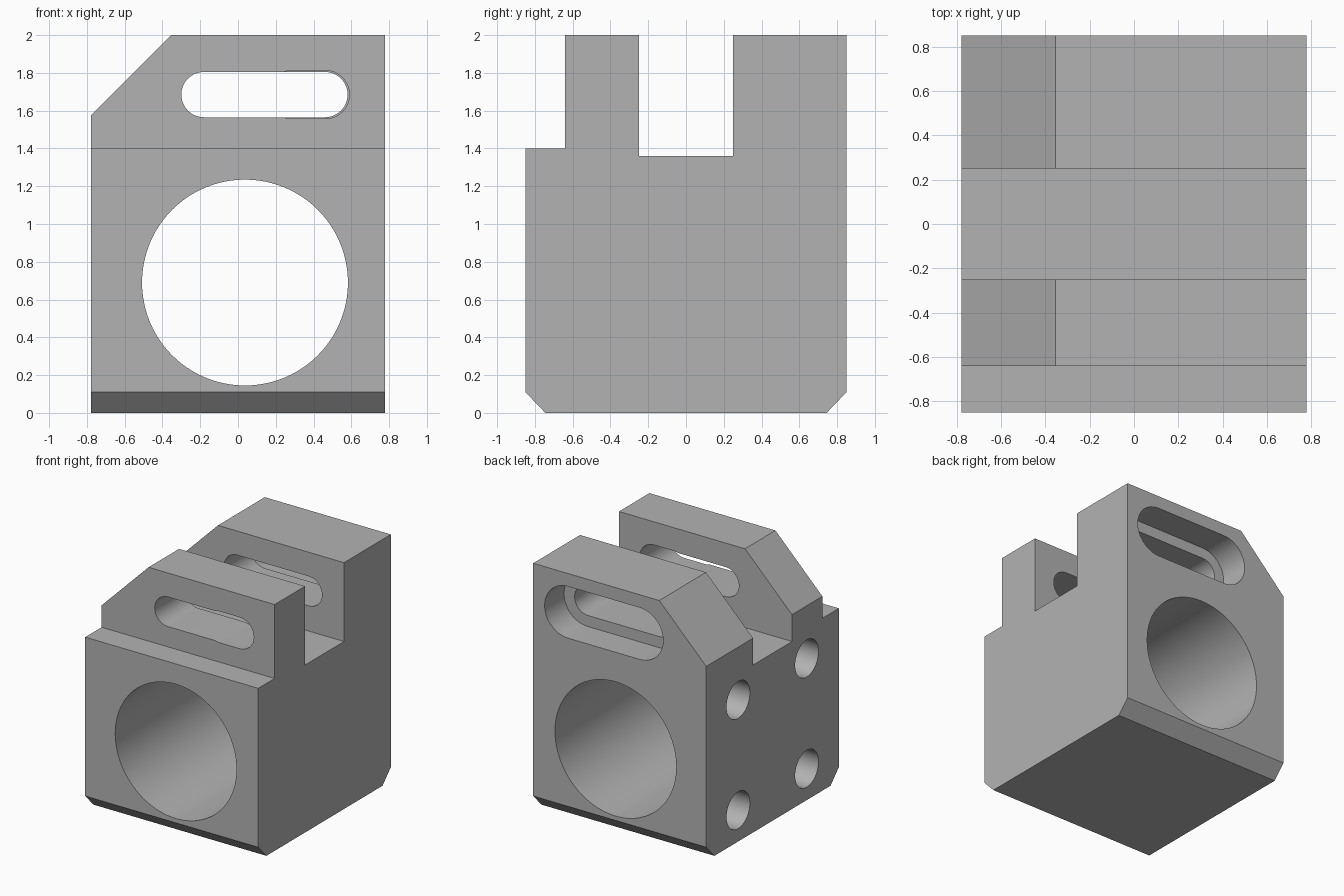
import bpy, bmesh, math
from mathutils import Matrix

cube = bpy.data.objects.get("Cube")
if cube:
    bpy.data.objects.remove(cube, do_unlink=True)

grey = bpy.data.materials.new("machined grey")
grey.use_nodes = True
GREY = (0.45, 0.45, 0.45, 1)
grey.diffuse_color = GREY
grey.node_tree.nodes["Principled BSDF"].inputs["Base Color"].default_value = GREY

HALF_X, HALF_Y = 0.777, 0.85


def prism(name, outline, axis, start, end):
    """Extrude a 2D outline along x (outline is y, z) or y (outline is x, z)."""
    bm = bmesh.new()
    place = (lambda a, b: (start, a, b)) if axis == "x" else (lambda a, b: (a, start, b))
    face = bm.faces.new([bm.verts.new(place(a, b)) for a, b in outline])
    grown = bmesh.ops.extrude_face_region(bm, geom=[face])["geom"]
    step = (end - start, 0, 0) if axis == "x" else (0, end - start, 0)
    bmesh.ops.translate(bm, vec=step, verts=[g for g in grown if isinstance(g, bmesh.types.BMVert)])
    bmesh.ops.recalc_face_normals(bm, faces=bm.faces)
    mesh = bpy.data.meshes.new(name)
    bm.to_mesh(mesh)
    bm.free()
    mesh.materials.append(grey)
    obj = bpy.data.objects.new(name, mesh)
    bpy.context.collection.objects.link(obj)
    return obj


def slot(left, right, z, r, n=24):
    """Outline with round ends; equal centres give a circle."""
    pts = []
    for centre, turn in ((right - r, -math.pi / 2), (left + r, math.pi / 2)):
        for i in range(n + 1):
            a = turn + math.pi * i / n
            pts.append((centre + r * math.cos(a), z + r * math.sin(a)))
    return pts


def circle(u, z, r, n=64):
    return [(u + r * math.cos(2 * math.pi * i / n), z + r * math.sin(2 * math.pi * i / n))
            for i in range(n)]


# Block: side profile with front ledge, channel and bottom chamfers
profile = [(-0.745, 0), (0.745, 0), (HALF_Y, 0.11), (HALF_Y, 2), (0.25, 2), (0.25, 1.36),
           (-0.25, 1.36), (-0.25, 2), (-0.64, 2), (-0.64, 1.4), (-HALF_Y, 1.4), (-HALF_Y, 0.11)]
block = prism("clamp_block", profile, "x", -HALF_X, HALF_X)

# Cutters: sloped corner, main bore, slots and blind side holes
SLOT_Z = 1.685
cutters = [
    prism("corner_cutter", [(-0.955, 1.4), (-0.255, 2.1), (-0.955, 2.1)], "y", -1, 1),
    prism("bore_cutter", circle(0.037, 0.69, 0.545, 96), "y", -1, 1),
    prism("slot_cutter", slot(-0.30, 0.58, SLOT_Z, 0.12), "y", -1, 1),
    prism("wide_slot_cutter", slot(0.157, 0.59, SLOT_Z, 0.1275), "y", -1, 0),
    prism("slot_recess_cutter", slot(-0.39, 0.675, SLOT_Z, 0.21), "y", 0.6, 1),
]
for y in (-0.44, 0.44):
    for z in (0.255, 1.15):
        cutters.append(prism("side_hole_cutter", circle(y, z, 0.15, 48), "x", -1, -0.47))

for cutter in cutters:
    cutter.hide_render = True
    mod = block.modifiers.new(cutter.name, "BOOLEAN")
    mod.operation = "DIFFERENCE"
    mod.solver = "EXACT"
    mod.object = cutter

# Bake the cuts and drop the cutters
depsgraph = bpy.context.evaluated_depsgraph_get()
depsgraph.update()
cut_mesh = bpy.data.meshes.new_from_object(block.evaluated_get(depsgraph))
block.modifiers.clear()
block.data = cut_mesh
for cutter in cutters:
    bpy.data.objects.remove(cutter, do_unlink=True)

# Smooth round walls, sharp edges
bpy.ops.object.select_all(action="DESELECT")
block.select_set(True)
bpy.context.view_layer.objects.active = block
bpy.ops.object.shade_smooth_by_angle(angle=math.radians(30))
